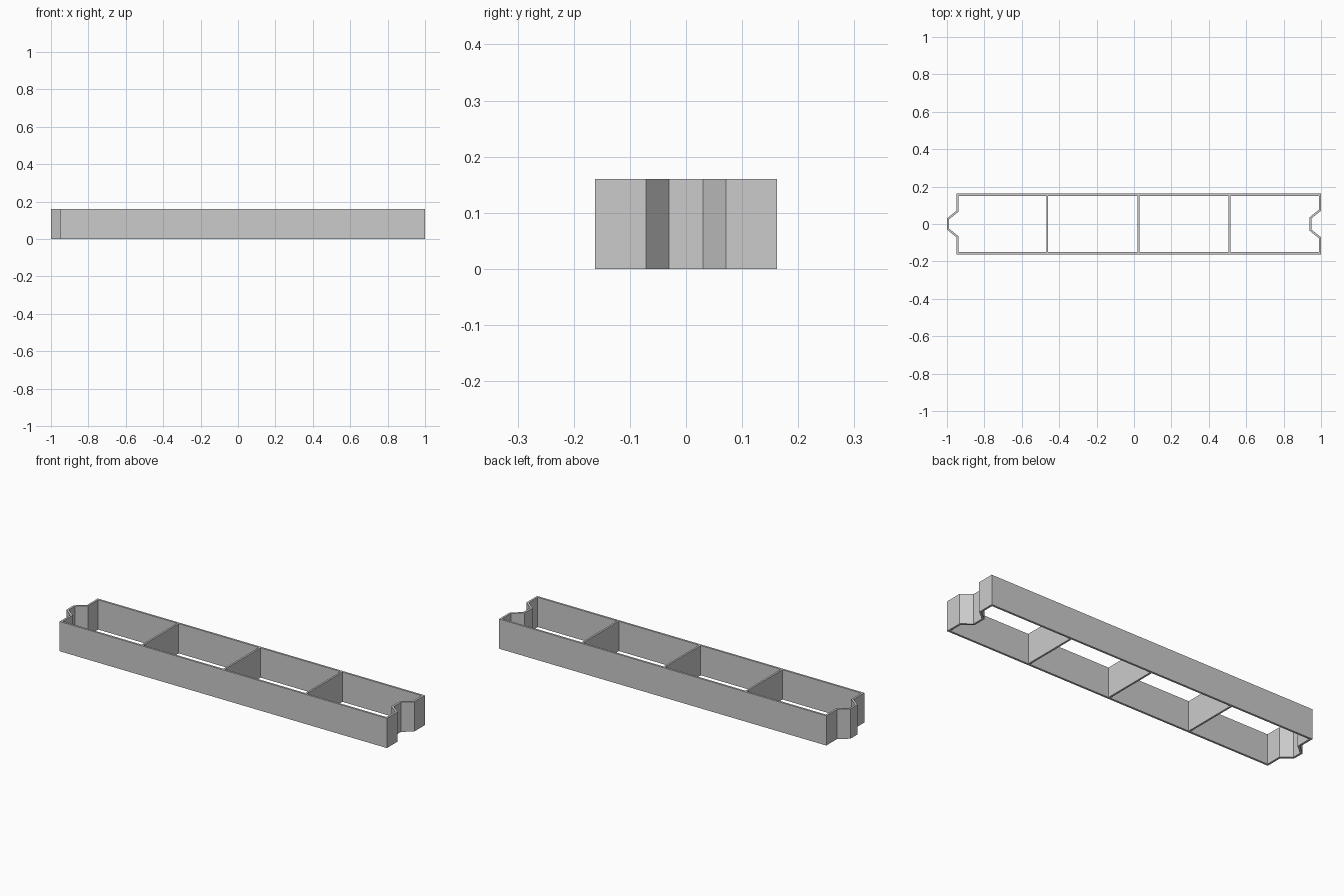
import bpy, bmesh
from mathutils import Vector

if "Cube" in bpy.data.objects:
    bpy.data.objects.remove(bpy.data.objects["Cube"])

H, T = 0.16, 0.011          # height, wall thickness
W = 0.162                   # half width
LEFT, RIGHT, D = -0.949, 1.0, 0.051
A, B = 0.071, 0.03          # half widths of the tab / notch mouth and tip


def inset(pts, t):
    """Mitred inward offset of a counter-clockwise outline."""
    out = []
    for i, p in enumerate(pts):
        a = (p - pts[i - 1]).normalized()
        b = (pts[(i + 1) % len(pts)] - p).normalized()
        n1, n2 = Vector((-a.y, a.x)), Vector((-b.y, b.x))
        out.append(p + (n1 + n2) * t / (1 + n1.dot(n2)))
    return out


def add_object(name, bm):
    bmesh.ops.recalc_face_normals(bm, faces=bm.faces)
    me = bpy.data.meshes.new(name)
    bm.to_mesh(me)
    bm.free()
    ob = bpy.data.objects.new(name, me)
    bpy.context.collection.objects.link(ob)
    return ob


# Outer wall: rectangle with a notch on the right and a matching tab on the left
right = [(RIGHT, -W), (RIGHT, -A), (RIGHT - D, -B)]
left = [(LEFT - D, -B), (LEFT, -A), (LEFT, -W)]
mirror = lambda side: [(x, -y) for x, y in reversed(side)]
outer = [Vector(p) for p in right + mirror(right) + mirror(left) + left]
inner = inset(outer, T)

bm = bmesh.new()
rings = [[bm.verts.new((p.x, p.y, z)) for p in loop]
         for loop, z in ((outer, 0), (outer, H), (inner, H), (inner, 0))]
n = len(outer)
for k in range(4):
    r, s = rings[k], rings[(k + 1) % 4]
    for i in range(n):
        j = (i + 1) % n
        bm.faces.new((r[i], r[j], s[j], s[i]))
add_object("frame_wall", bm)

# Three evenly spaced cross dividers
step = (RIGHT - LEFT) / 4
for i in range(1, 4):
    bm = bmesh.new()
    bmesh.ops.create_cube(bm, size=1)
    bmesh.ops.scale(bm, vec=(0.01, 2 * (W - T), H), verts=bm.verts)
    bmesh.ops.translate(bm, vec=(LEFT - 0.002 + step * i, 0, H / 2), verts=bm.verts)
    add_object(f"divider_{i}", bm)
